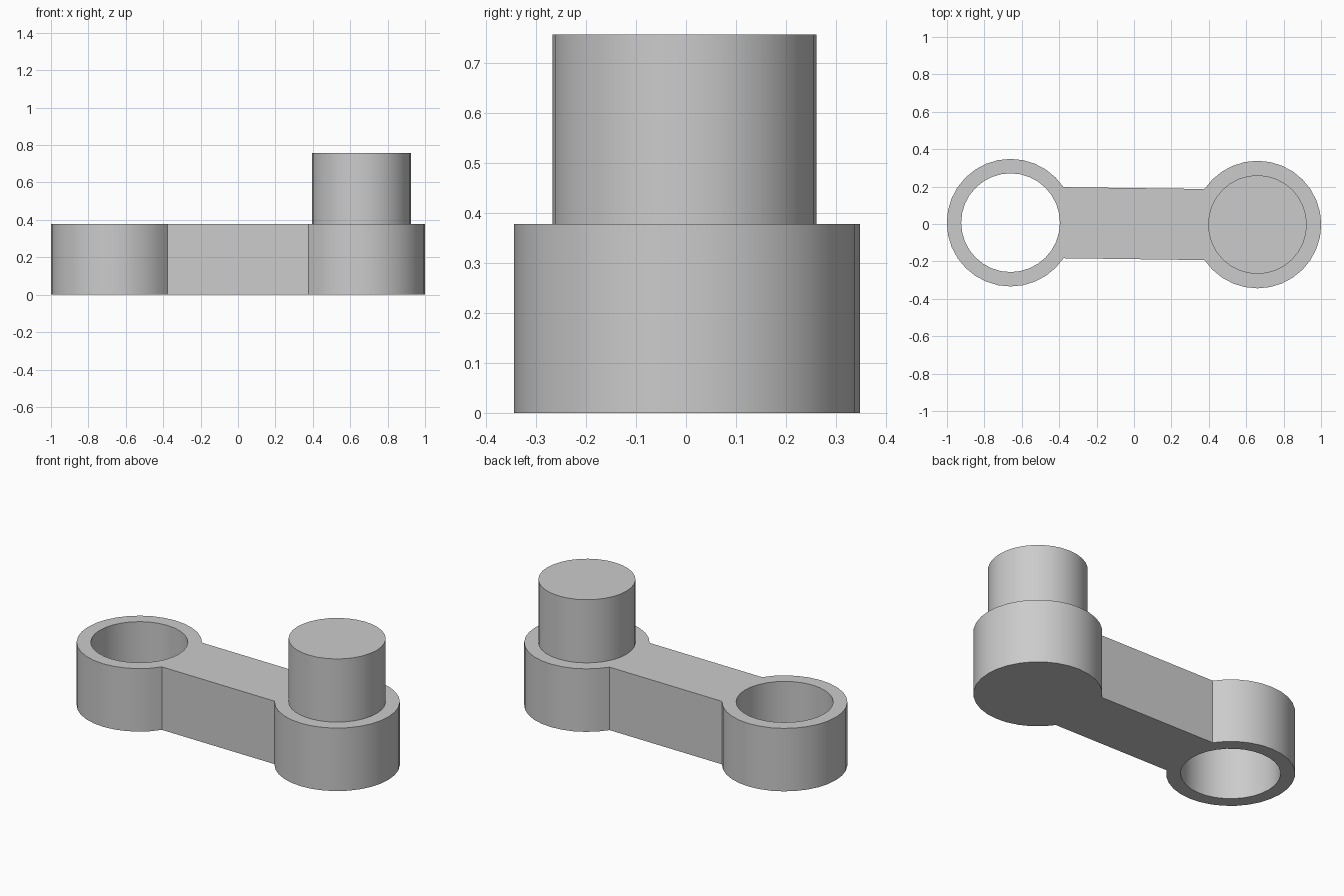
import bpy
import bmesh
from math import asin, cos, sin, pi, radians

if "Cube" in bpy.data.objects:
    bpy.data.objects.remove(bpy.data.objects["Cube"])

SEGMENTS = 32
THICK = 0.378       # link thickness
TOP = 0.757         # top of the pin
OUTER = 0.341       # end boss radius
INNER = 0.264       # pin and hole radius
HALF_BAR = 0.19     # half width of the bar
RING = (-0.66, 0.007)
BOSS = (0.66, -0.003)

grey = bpy.data.materials.new("light grey")
grey.use_nodes = True
colour = (0.6, 0.6, 0.6, 1)
grey.diffuse_color = colour
grey.node_tree.nodes["Principled BSDF"].inputs["Base Color"].default_value = colour


def arc(centre, radius, start, sweep, steps):
    return [(centre[0] + radius * cos(start + sweep * i / steps),
             centre[1] + radius * sin(start + sweep * i / steps)) for i in range(steps)]


def prism(name, loops, bottom, top):
    """Fill closed outlines (later ones are holes) and extrude them upward."""
    bm = bmesh.new()
    edges = []
    for loop in loops:
        verts = [bm.verts.new((x, y, bottom)) for x, y in loop]
        edges += [bm.edges.new((v, verts[i - 1])) for i, v in enumerate(verts)]
    bmesh.ops.triangle_fill(bm, edges=edges, use_beauty=True)
    grown = bmesh.ops.extrude_face_region(bm, geom=bm.faces[:], use_keep_orig=True)
    moved = [g for g in grown["geom"] if isinstance(g, bmesh.types.BMVert)]
    bmesh.ops.translate(bm, verts=moved, vec=(0, 0, top - bottom))
    bmesh.ops.recalc_face_normals(bm, faces=bm.faces[:])
    bmesh.ops.dissolve_limit(bm, angle_limit=radians(1), verts=bm.verts[:], edges=bm.edges[:])
    mesh = bpy.data.meshes.new(name)
    bm.to_mesh(mesh)
    bm.free()
    mesh.materials.append(grey)
    obj = bpy.data.objects.new(name, mesh)
    bpy.context.collection.objects.link(obj)
    bpy.ops.object.select_all(action="DESELECT")
    obj.select_set(True)
    bpy.context.view_layer.objects.active = obj
    bpy.ops.object.shade_smooth_by_angle(angle=radians(30))
    return obj


# Link: two round ends joined by a straight bar, with a through hole in one end
neck = asin(HALF_BAR / OUTER)
sweep = 2 * (pi - neck)
steps = 26
ends = []
for centre, start in ((RING, neck), (BOSS, pi + neck)):
    ends += arc(centre, OUTER, start, sweep, steps)
    ends += arc(centre, OUTER, start + sweep, 0, 1)
hole = arc(RING, INNER, 0, 2 * pi, SEGMENTS)
prism("link_arm", [ends, hole], 0, THICK)

# Pin standing on the solid end
prism("pin", [arc(BOSS, INNER, 0, 2 * pi, SEGMENTS)], THICK, TOP)
